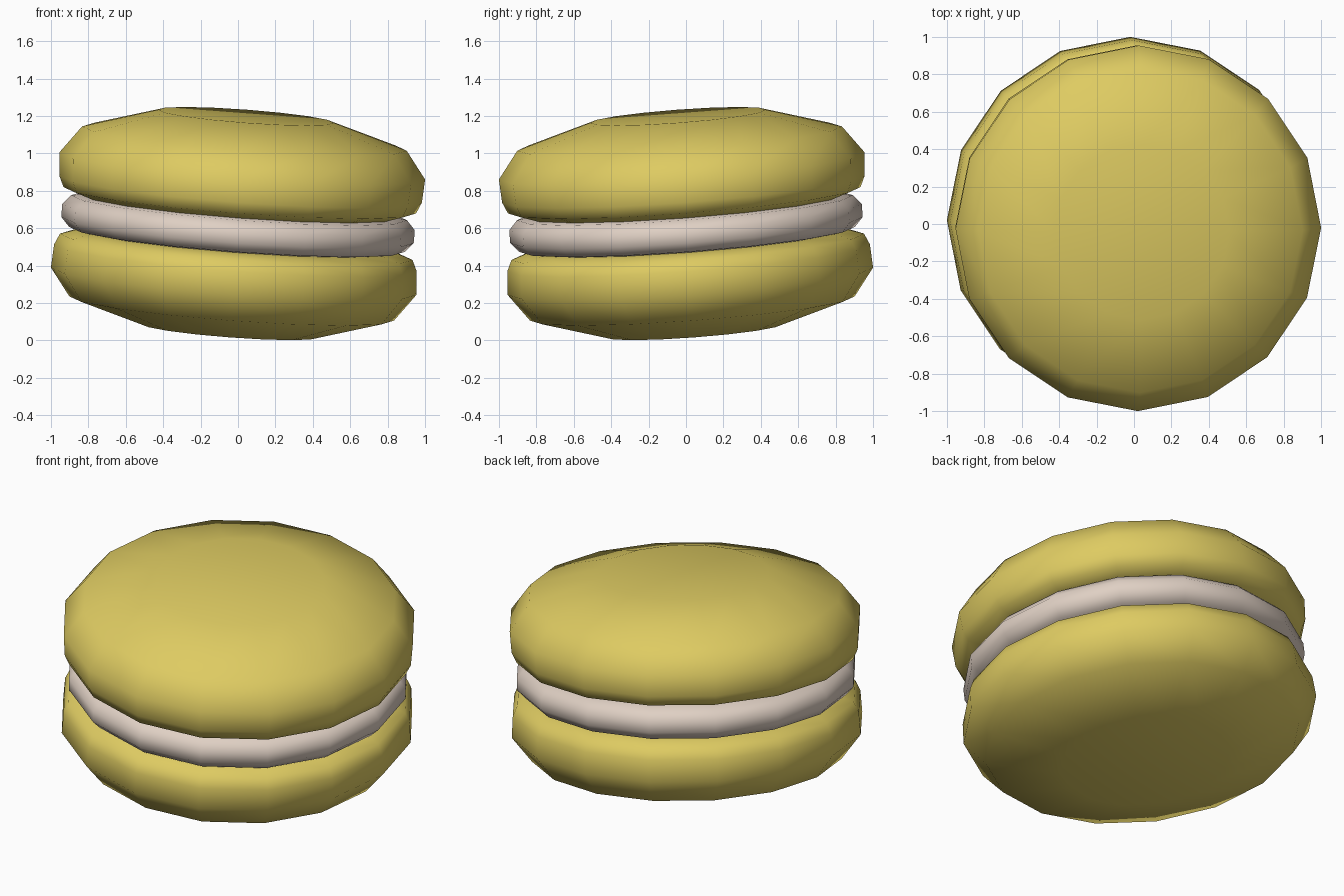
import bpy, bmesh, math
from mathutils import Vector, Matrix

if "Cube" in bpy.data.objects:
    bpy.data.objects.remove(bpy.data.objects["Cube"])

SIDES = 16
AXIS = Vector((0.075, -0.075, 1)).normalized()
TILT = Vector((0, 0, 1)).rotation_difference(AXIS).to_matrix().to_4x4()
PLACE = Matrix.Translation((0, 0, 0.625)) @ TILT


def material(name, rgb):
    m = bpy.data.materials.new(name)
    m.diffuse_color = (*rgb, 1)
    m.use_nodes = True
    m.node_tree.nodes["Principled BSDF"].inputs["Base Color"].default_value = m.diffuse_color
    return m


def lathe(name, profile, mat):
    """Closed 16-sided turned body, tilted about the model centre."""
    bm = bmesh.new()
    rings = []
    for r, z in profile:
        rings.append([bm.verts.new((r * math.cos(2 * math.pi * i / SIDES),
                                    r * math.sin(2 * math.pi * i / SIDES), z))
                      for i in range(SIDES)])
    for a, b in zip(rings, rings[1:]):
        for i in range(SIDES):
            j = (i + 1) % SIDES
            bm.faces.new((a[i], a[j], b[j], b[i]))
    bm.faces.new(rings[0])
    bm.faces.new(rings[-1])
    bmesh.ops.transform(bm, matrix=PLACE, verts=bm.verts)
    bmesh.ops.recalc_face_normals(bm, faces=bm.faces)
    for f in bm.faces:
        f.smooth = True
    me = bpy.data.meshes.new(name)
    bm.to_mesh(me)
    bm.free()
    me.materials.append(mat)
    ob = bpy.data.objects.new(name, me)
    bpy.context.collection.objects.link(ob)
    return ob


yellow = material("lemon yellow", (0.73, 0.597, 0.122))
cream = material("pale cream", (0.74, 0.63, 0.55))

# domed biscuit shells, the lower one mirrored
shell = [(0.84, 0.09), (0.945, 0.125), (0.972, 0.185), (0.98, 0.31),
         (0.87, 0.457), (0.47, 0.577)]
lathe("top_shell", shell, yellow)
lathe("bottom_shell", [(r, -z) for r, z in shell], yellow)

# cream layer between the shells
half = [(0.945, 0.035), (0.90, 0.085), (0.80, 0.1)]
lathe("filling", [(r, -z) for r, z in reversed(half)] + half, cream)
